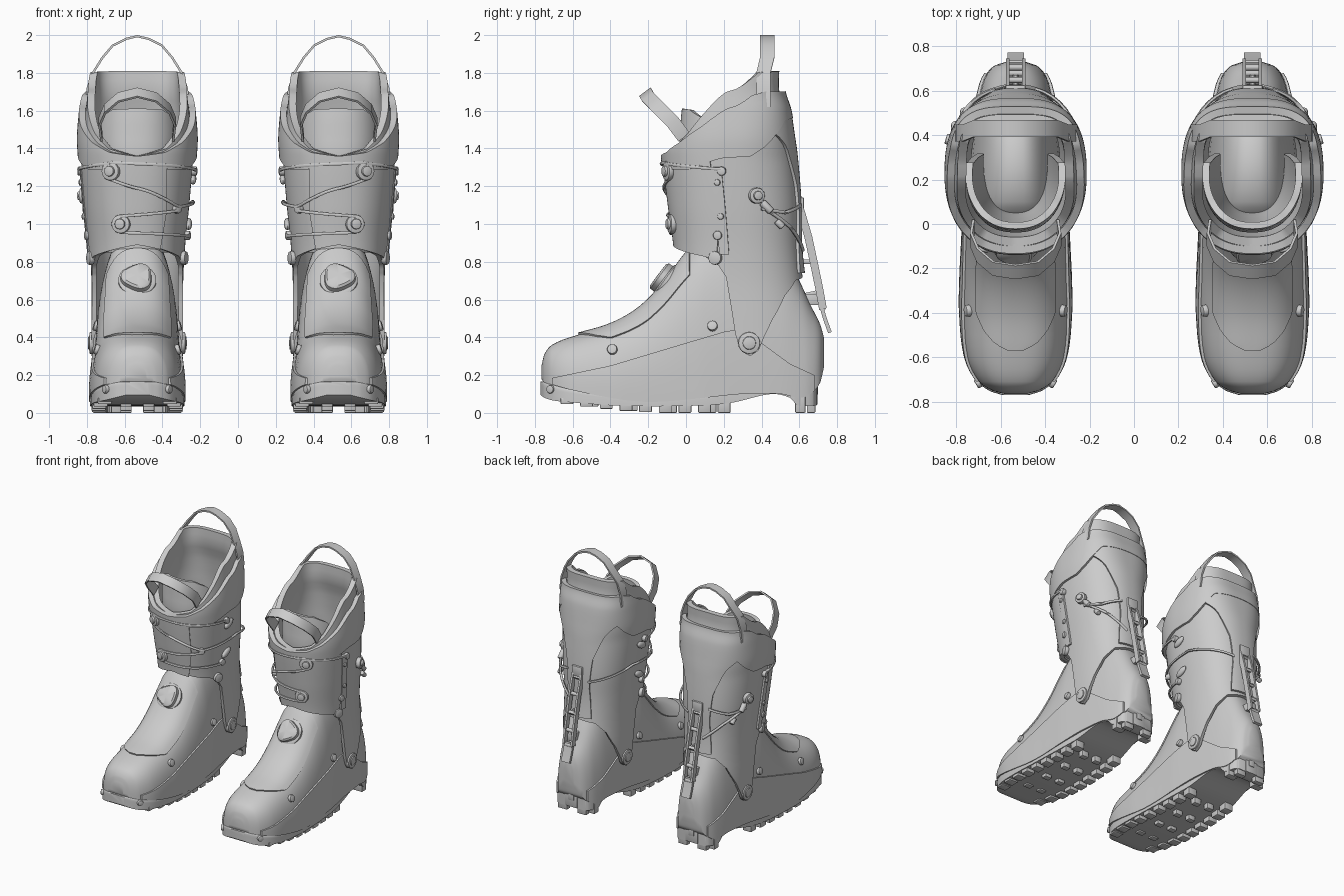
import bpy, bmesh, math
from mathutils import Vector, Matrix

if "Cube" in bpy.data.objects:
    bpy.data.objects.remove(bpy.data.objects["Cube"])

CX = 0.533                      # boot centre; everything is built around x=0, shifted, then mirrored

def lin(tab, t):
    if len(tab) == 1:
        return tab[0][1]
    t = min(max(t, tab[0][0]), tab[-1][0])
    for a, b in zip(tab, tab[1:]):
        if t <= b[0]:
            return a[1] + (b[1] - a[1]) * (t - a[0]) / (b[0] - a[0])

def smooth(tab, t):
    """Cubic interpolation of every column of a table."""
    t = min(max(t, tab[0][0]), tab[-1][0])
    i = next(k for k in range(len(tab) - 1) if t <= tab[k + 1][0])
    a, b = tab[i], tab[i + 1]
    p, q = tab[max(i - 1, 0)], tab[min(i + 2, len(tab) - 1)]
    h = b[0] - a[0]; s = (t - a[0]) / h
    out = []
    for c in range(1, len(a)):
        m0 = (b[c] - p[c]) / (b[0] - p[0]) * h
        m1 = (q[c] - a[c]) / (q[0] - a[0]) * h
        out.append((2*s**3 - 3*s*s + 1)*a[c] + (s**3 - 2*s*s + s)*m0 + (3*s*s - 2*s**3)*b[c] + (s**3 - s*s)*m1)
    return out

def finish(name, bm, thick=0, bevel=0, angle=38):
    bmesh.ops.recalc_face_normals(bm, faces=bm.faces)
    bmesh.ops.translate(bm, verts=bm.verts, vec=(CX, 0, 0))
    me = bpy.data.meshes.new(name); bm.to_mesh(me); bm.free()
    ob = bpy.data.objects.new(name, me); bpy.context.collection.objects.link(ob)
    bpy.ops.object.select_all(action='DESELECT')
    ob.select_set(True); bpy.context.view_layer.objects.active = ob
    if thick:
        m = ob.modifiers.new('thickness', 'SOLIDIFY'); m.thickness = thick; m.offset = 0
        bpy.ops.object.modifier_apply(modifier=m.name)
    if bevel:
        m = ob.modifiers.new('bevel', 'BEVEL'); m.width = bevel; m.segments = 2
        bpy.ops.object.modifier_apply(modifier=m.name)
    bpy.ops.object.shade_smooth_by_angle(angle=math.radians(angle))
    ob.modifiers.new('pair', 'MIRROR').use_mirror_merge = False
    return ob

def grid(name, rows, wrap=False, caps=False, **kw):
    bm = bmesh.new()
    vs = [[bm.verts.new(p) for p in r] for r in rows]
    n = len(rows[0])
    for a, b in zip(vs, vs[1:]):
        for i in range(n if wrap else n - 1):
            j = (i + 1) % n
            bm.faces.new((a[i], a[j], b[j], b[i]))
    if caps:
        bm.faces.new(vs[0]); bm.faces.new(vs[-1])
    return finish(name, bm, **kw)

def discs(name, items, seg=20, bevel=0.006):
    bm = bmesh.new()
    for pos, d, r, depth in items:
        m = Matrix.Translation(pos) @ Vector(d).to_track_quat('Z', 'Y').to_matrix().to_4x4()
        bmesh.ops.create_cone(bm, cap_ends=True, segments=seg, radius1=r, radius2=r, depth=depth, matrix=m)
    return finish(name, bm, bevel=bevel)

def boxes(name, items, bevel=0.006):
    bm = bmesh.new()
    for x, y, z, sx, sy, sz in items:
        bmesh.ops.create_cube(bm, size=1, matrix=Matrix.Translation((x, y, z)) @ Matrix.Diagonal((sx, sy, sz, 1)))
    return finish(name, bm, bevel=bevel)

def tubes(name, paths, r=0.009):
    cu = bpy.data.curves.new(name, 'CURVE'); cu.dimensions = '3D'
    cu.bevel_depth = r; cu.bevel_resolution = 1; cu.use_fill_caps = True
    for p in paths:
        s = cu.splines.new('POLY'); s.points.add(len(p) - 1)
        for q, v in zip(s.points, p):
            q.co = (*v, 1)
    ob = bpy.data.objects.new(name, cu); bpy.context.collection.objects.link(ob)
    bpy.context.view_layer.update()
    me = bpy.data.meshes.new_from_object(ob.evaluated_get(bpy.context.evaluated_depsgraph_get()))
    bm = bmesh.new(); bm.from_mesh(me)
    bpy.data.objects.remove(ob); bpy.data.meshes.remove(me)
    return finish(name, bm, angle=60)

def ribbon(name, path, width, thick=0.012):
    w = Vector(width) / 2
    return grid(name, [[Vector(p) - w, Vector(p) + w] for p in path], thick=thick)

# ---- foot: cross-sections along y (y, half width, bottom, top)
FOOT = [(-.765,.05,.18,.25), (-.75,.105,.16,.31), (-.71,.165,.15,.36), (-.6,.22,.12,.405), (-.4,.243,.08,.465),
        (-.25,.242,.06,.55), (-.12,.236,.06,.68), (0,.23,.07,.84), (.1,.225,.08,.94), (.3,.205,.1,.97),
        (.5,.18,.1,.88), (.6,.16,.08,.70), (.66,.14,.1,.57), (.71,.1,.16,.47), (.73,.045,.24,.4)]
SOLE = [(-.77,.06,.095,.165), (-.75,.12,.08,.165), (-.7,.18,.065,.155), (-.6,.226,.055,.135), (-.4,.249,.04,.105),
        (-.2,.247,.035,.085), (.1,.23,.04,.1), (.25,.21,.055,.12), (.45,.187,.1,.15), (.55,.175,.08,.16),
        (.59,.168,.04,.16), (.67,.14,.04,.16), (.69,.11,.04,.16)]
N = 2.6

def foot_x(y, z):
    w, a, b = smooth(FOOT, y)
    c = min(max((z - a) / (b - a), 0), 1)
    return w * (1 - c**N) ** (1 / N)

def foot_z(y, x):
    w, a, b = smooth(FOOT, y)
    return a + (b - a) * (1 - min(abs(x) / w, 1)**N) ** (1 / N)

def slices(name, tab, n):
    ys = [a[0] + (b[0] - a[0]) * k / 4 for a, b in zip(tab, tab[1:]) for k in range(4)] + [tab[-1][0]]
    rows = []
    for y in ys:
        w, a, b = smooth(tab, y); r = []
        for k in range(33):
            c, s = math.cos(math.pi * k / 32), abs(math.sin(math.pi * k / 32))
            r.append((w * math.copysign(abs(c)**(2 / n), c), y, a + (b - a) * s**(2 / n)))
        rows.append(r)
    return grid(name, rows, wrap=True, caps=True)

slices('lower_shell', FOOT, N)
slices('sole', SOLE, 9)

# raised side rand, rising from the toe to the ankle pivot
RAND = [(-.71,.185), (-.4,.25), (0,.37), (.22,.435), (.28,.435), (.4,.37), (.55,.26), (.68,.2)]
rows = []
for k in range(57):
    y = -.71 + 1.39 * k / 56
    w, a, b = smooth(FOOT, y); top = lin(RAND, y)
    side = [(foot_x(y, a + (top - a) * j / 8) + .012, y, a + (top - a) * j / 8) for j in range(9)]
    rows.append(side + [(-x, yy, z) for x, yy, z in reversed(side)])
grid('side_rand', rows, wrap=True, caps=True)

# instep overlay tongue
HW = [(-.57,.03), (-.54,.09), (-.48,.14), (-.4,.175), (-.2,.175), (.02,.16)]
grid('instep_overlay', [[(lin(HW, y) * u / 8, y, foot_z(y, lin(HW, y) * u / 8) + .004) for u in range(-8, 9)]
                        for y in [-.57 + .59 * k / 30 for k in range(31)]], thick=.014)

# sole lugs
LUG = [(-.7,.055), (-.5,.03), (-.3,.008), (-.15,0), (.3,0)]
lugs = []
for k in range(9):
    y = -.63 + .104 * k
    z = lin(LUG, y); w = smooth(SOLE, y)[0]
    for s in (-1, 1):
        lugs.append((s * (w - .045), y, (z + .08) / 2, .075, .068, .08 - z))
        if k % 2:
            lugs.append((s * .06, y + .04, (z + .08) / 2, .06, .045, .08 - z))
for s in (-1, 1):
    lugs += [(s * .12, .605, .06, .085, .055, .12), (s * .085, .662, .06, .08, .045, .12)]
boxes('sole_lugs', lugs)
boxes('heel_binding_insert', [(0, .67, .11, .11, .05, .14), (0, .685, .13, .05, .03, .07)])
discs('toe_binding_sockets', [((s * .165, -.715, .125), (s, -.6, 0), .022, .03) for s in (-1, 1)])
discs('shell_rivets', [((s * (foot_x(y, z) + .005), y, z), (s, -.1, .3), .027, .03)
                       for s in (-1, 1) for y, z in ((-.39, .335), (.14, .46))], seg=14)

# ---- leg surface: (z, front y, back y, half width), angle 0 = front, 90 = outer side
LEG = [(.28,-.07,.71,.243), (.5,-.05,.66,.243), (.7,-.05,.62,.243), (.88,-.055,.6,.253), (1.1,-.085,.597,.275),
       (1.37,-.115,.575,.297), (1.46,-.11,.562,.301), (1.6,-.1,.54,.29), (1.7,-.08,.51,.278), (1.82,-.06,.51,.278)]

def leg(deg, z, off=0):
    f, b, h = smooth(LEG, z)
    t = math.radians(deg); s, c = math.sin(t), math.cos(t)
    e = .87 if c > 0 else lin([(1.35, .87), (1.75, .55)], z)      # boxier towards the top of the back
    return Vector(((h + off) * math.copysign(abs(s)**e, s),
                   (f + b) / 2 - ((b - f) / 2 + off) * math.copysign(abs(c)**e, c), z))

def out(deg):
    return Vector((math.sin(math.radians(deg)), -math.cos(math.radians(deg)), 0))

def panel(name, d0, d1, lo, hi, off, thick, cols=60, rws=18, squeeze=None):
    """Patch of the leg surface between two height tables keyed on |angle|."""
    full = d1 - d0 == 360; mid = (d0 + d1) / 2; rows = []
    for j in range(rws + 1):
        v = j / rws; r = []
        for i in range(cols if full else cols + 1):
            d = d0 + (d1 - d0) * i / cols
            if squeeze:
                d = mid + (d - mid) * lin(squeeze, v)
            a = abs(d) if d <= 180 else 360 - d
            z0, z1 = lin(lo, a), lin(hi, a)
            r.append(leg(d, z0 + (z1 - z0) * v, off))
        rows.append(r)
    return grid(name, rows, wrap=full, thick=thick)

CUFF_LO = [(0,.9), (60,.83), (74,.78), (80,.72), (84,.42), (87,.33), (92,.3), (98,.33), (103,.4), (112,.49), (130,.62), (150,.7), (180,.72)]
CUFF_HI = [(0,1.36), (100,1.37), (118,1.42), (130,1.48), (146,1.57), (180,1.585)]
panel('cuff', -180, 180, CUFF_LO, CUFF_HI, -.012, .024, cols=180, rws=26)
panel('front_flap', -30, 78, [(0,.89), (60,.83), (78,.8)], [(0,1.355), (78,1.35)], .005, .014, squeeze=[(0,.9), (.4,1), (1,.95)])
panel('rear_spine', 125, 235, [(0,.74)], [(125,1.44), (146,1.575), (180,1.59)], .006, .02,
      squeeze=[(0,.42), (.3,.3), (.55,.35), (.8,.62), (1,.9)])
panel('side_strip', 76, 84, [(0,.84)], [(0,1.3)], .01, .014, cols=6)

# soft inner parts; the collar overlaps the cuff at the front and tucks behind it at the back
panel('collar', -180, 180, [(0,1.32), (30,1.29), (55,1.29), (85,1.35), (105,1.36), (118,1.41), (130,1.47), (146,1.55), (180,1.56)],
      [(0,1.36), (25,1.38), (45,1.43), (70,1.52), (90,1.61), (105,1.68), (120,1.7), (180,1.7)], .002, .034, cols=120, rws=12)
panel('liner', -180, 180, [(0,.9)], [(0,1.36), (30,1.4), (50,1.48), (80,1.65), (103,1.76), (115,1.805), (180,1.81)], -.036, .04, cols=120)
panel('liner_tongue', -98, 98, [(0,.85)], [(0,1.61), (35,1.605), (60,1.56), (98,1.4)], -.092, .03)

# pull loops
ribbon('rear_pull_loop', [(x, .43 if z > 1.8 else .41, z) for x, z in
       ((-.272,1.62), (-.262,1.72), (-.235,1.8), (-.185,1.88), (-.13,1.945), (-.06,1.98), (0,1.994), (.06,1.98), (.13,1.945), (.185,1.88), (.235,1.8), (.262,1.72), (.272,1.62))], (0, .075, 0))
ribbon('front_pull_loop', [(x, y, z) for x, y, z in
       ((-.19,-.01,1.46), (-.2,-.07,1.54), (-.17,-.14,1.61), (-.1,-.2,1.67), (0,-.215,1.695), (.1,-.2,1.67), (.17,-.14,1.61), (.2,-.07,1.54), (.19,-.01,1.46))], (0, .06, .045))

# instep dial with three lobes
D = Matrix.Translation((0, -.1, .695)) @ Vector((0, -.8, .6)).to_track_quat('Z', 'Y').to_matrix().to_4x4()
rows = []
for h, r, lobe in ((-.03,.1,0), (.016,.1,0), (.022,.092,0), (.024,.082,.09), (.05,.08,.09), (.06,.068,.09), (.061,.01,0)):
    rows.append([D @ Vector((r * (1 + lobe * math.cos(3 * a)) * math.cos(a), r * (1 + lobe * math.cos(3 * a)) * math.sin(a), h))
                 for a in [2 * math.pi * k / 36 for k in range(36)]])
grid('instep_dial', rows, wrap=True, caps=True)

# lace reels, hooks and laces
reels = [(24, 1.28), (15, 1.0)]
discs('lace_reels', [(leg(d, z, .015), out(d), .05, .03) for d, z in reels] + [(leg(d, z, .032), out(d), .028, .025) for d, z in reels])
hooks = [(-84, 1.28), (-78, .94), (-45, 1.08), (84, 1.28), (76, .94)]
discs('lace_hooks', [(leg(d, z, .01), out(d), .024, .035) for d, z in hooks], seg=14)

def on_leg(keys, steps=8):
    """Path wound over the leg through (angle, z) keys."""
    p = [leg(a[0] + (b[0] - a[0]) * k / steps, a[1] + (b[1] - a[1]) * k / steps, .02)
         for a, b in zip(keys, keys[1:]) for k in range(steps)]
    return p + [leg(*keys[-1], .02)]

tubes('laces', [on_leg(k) for k in (
    [(24,1.325), (-30,1.31), (-84,1.285)], [(24,1.235), (-10,1.17), (-45,1.09)],
    [(15,1.04), (-45,1.07)], [(15,.955), (-78,.935)], [(24,1.32), (84,1.29)], [(-45,1.09), (-100,1.12), (-165,1.03)])])
bm = bmesh.new()
for d, z in ((-88, 1.24), (-85, 1.0)):
    m = Matrix.Translation(leg(d, z, .008)) @ Matrix.Rotation(.4, 4, 'X') @ Matrix.Diagonal((.018, .055, .026, 1))
    bmesh.ops.create_uvsphere(bm, u_segments=16, v_segments=10, radius=1, matrix=m)
finish('lace_end_pods', bm)

# ankle pivots and cuff rivets
piv = [s * 92 for s in (-1, 1)]
discs('ankle_pivots', [(leg(d, .37, -.002), out(d), .058, .025) for d in piv] + [(leg(d, .37, .008), out(d), .035, .02) for d in piv])
discs('cuff_rivets', [(leg(80, z, .018), out(80), .017, .02) for z in (1.22, 1.04)] +
      [(leg(s * 72, .82, .01), out(s * 72), .036, .03) for s in (-1, 1)], seg=14)

# outer cable adjuster
discs('cable_adjuster', [(leg(107, 1.15, .015), out(107), .042, .035), (leg(107, 1.15, .035), out(107), .024, .025),
                         (leg(115, 1.09, .02), (0, .7, -.7), .02, .07), (leg(128, 1.0, .02), (0, .7, -.7), .018, .05)])
tubes('adjuster_cable', [on_leg([(107,1.15), (119,1.06), (143,.98), (172,.86)]), on_leg([(110,1.08), (135,1.06), (165,1.1)])], r=.01)

# rear walk-mode lever: rails, rungs, tail
RAIL = [(.59,1.12), (.613,1.05), (.648,.93), (.678,.79), (.705,.66), (.725,.55)]
for s, n in ((-1, 'inner'), (1, 'outer')):
    ribbon('lever_rail_' + n, [(s * .036, y, z) for y, z in RAIL], (0, .04, .01), .016)
tubes('lever_rungs', [[(-.036, y, z), (.036, y, z)] for y, z in RAIL[1:]] +
      [[(0, .59, .8), (0, .67, .8)], [(0, .62, .62), (0, .71, .64)]], r=.014)
ribbon('lever_tail', [(0, .715, .57), (0, .735, .5), (0, .762, .425)], (.075, 0, 0), .02)
boxes('lever_mount', [(0, .6, 1.1, .09, .05, .08), (0, .66, .6, .06, .09, .06)])
